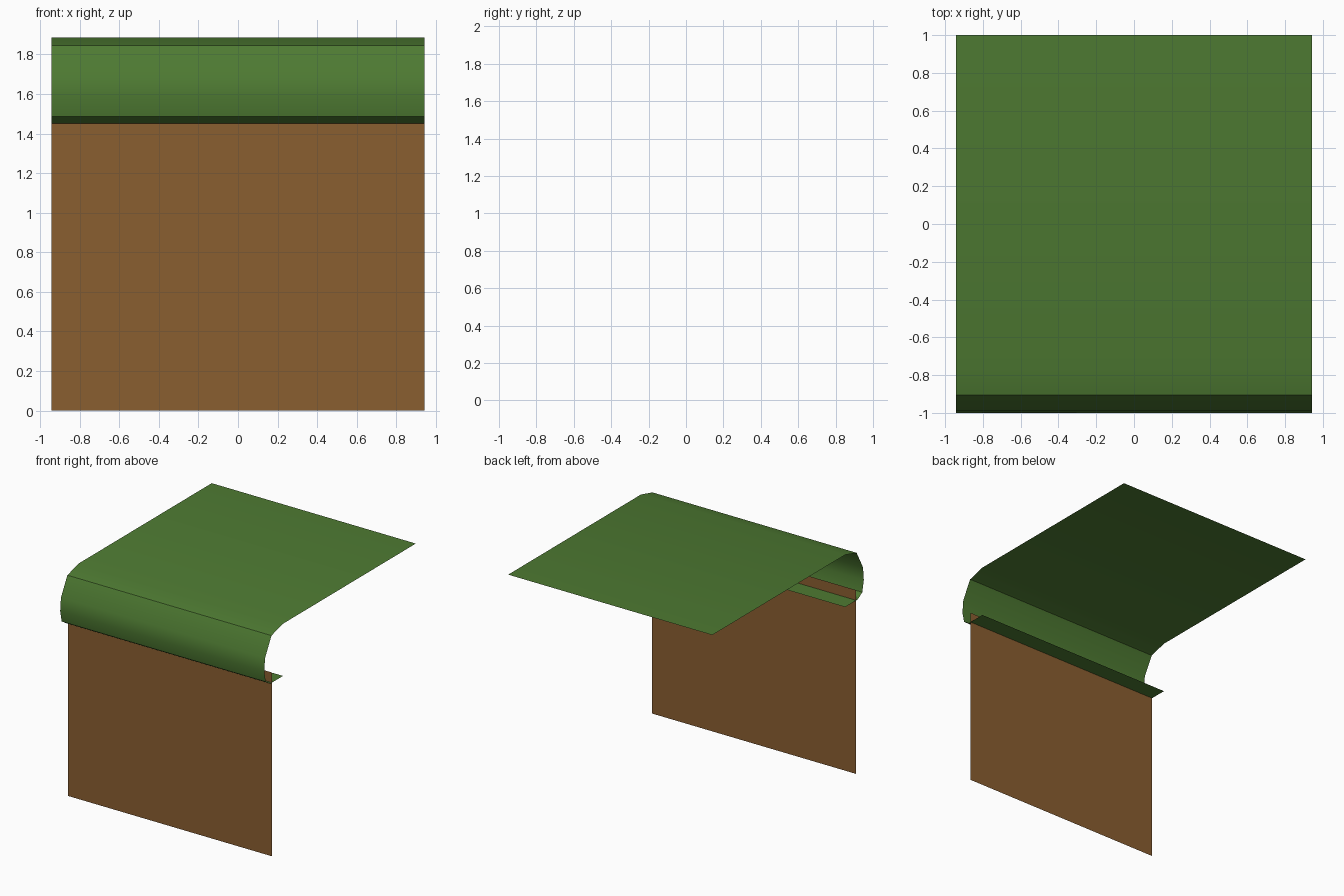
import bpy, bmesh, math

if "Cube" in bpy.data.objects:
    bpy.data.objects.remove(bpy.data.objects["Cube"])

HALF_WIDTH = 0.943


def material(name, rgb):
    m = bpy.data.materials.new(name)
    m.diffuse_color = (*rgb, 1.0)
    m.use_nodes = True
    m.node_tree.nodes["Principled BSDF"].inputs["Base Color"].default_value = m.diffuse_color
    return m


def sheet(name, profile, mat):
    """Sweep an open (y, z) profile along x into a single-sided sheet."""
    bm = bmesh.new()
    rows = [[bm.verts.new((x, y, z)) for x in (-HALF_WIDTH, HALF_WIDTH)]
            for y, z in profile]
    for a, b in zip(rows, rows[1:]):
        bm.faces.new((a[0], a[1], b[1], b[0]))
    me = bpy.data.meshes.new(name)
    bm.to_mesh(me)
    bm.free()
    me.materials.append(mat)
    ob = bpy.data.objects.new(name, me)
    bpy.context.collection.objects.link(ob)
    bpy.ops.object.select_all(action='DESELECT')
    ob.select_set(True)
    bpy.context.view_layer.objects.active = ob
    bpy.ops.object.shade_smooth_by_angle(angle=math.radians(30))
    return ob


grass = material("grass green", (0.076, 0.195, 0.032))
earth = material("earth brown", (0.254, 0.112, 0.030))

# Grass: lip under the edge, rounded front, flat top running to the back
sheet("grass_top", [(-0.753, 1.45), (-0.92, 1.45), (-0.98, 1.487), (-1.0, 1.58),
                    (-0.99, 1.69), (-0.905, 1.845), (-0.753, 1.886), (1.0, 1.886)], grass)

# Earth wall, its top tucked inside the grass roll
sheet("earth_wall", [(-0.9, 0.0), (-0.9, 1.535)], earth)
